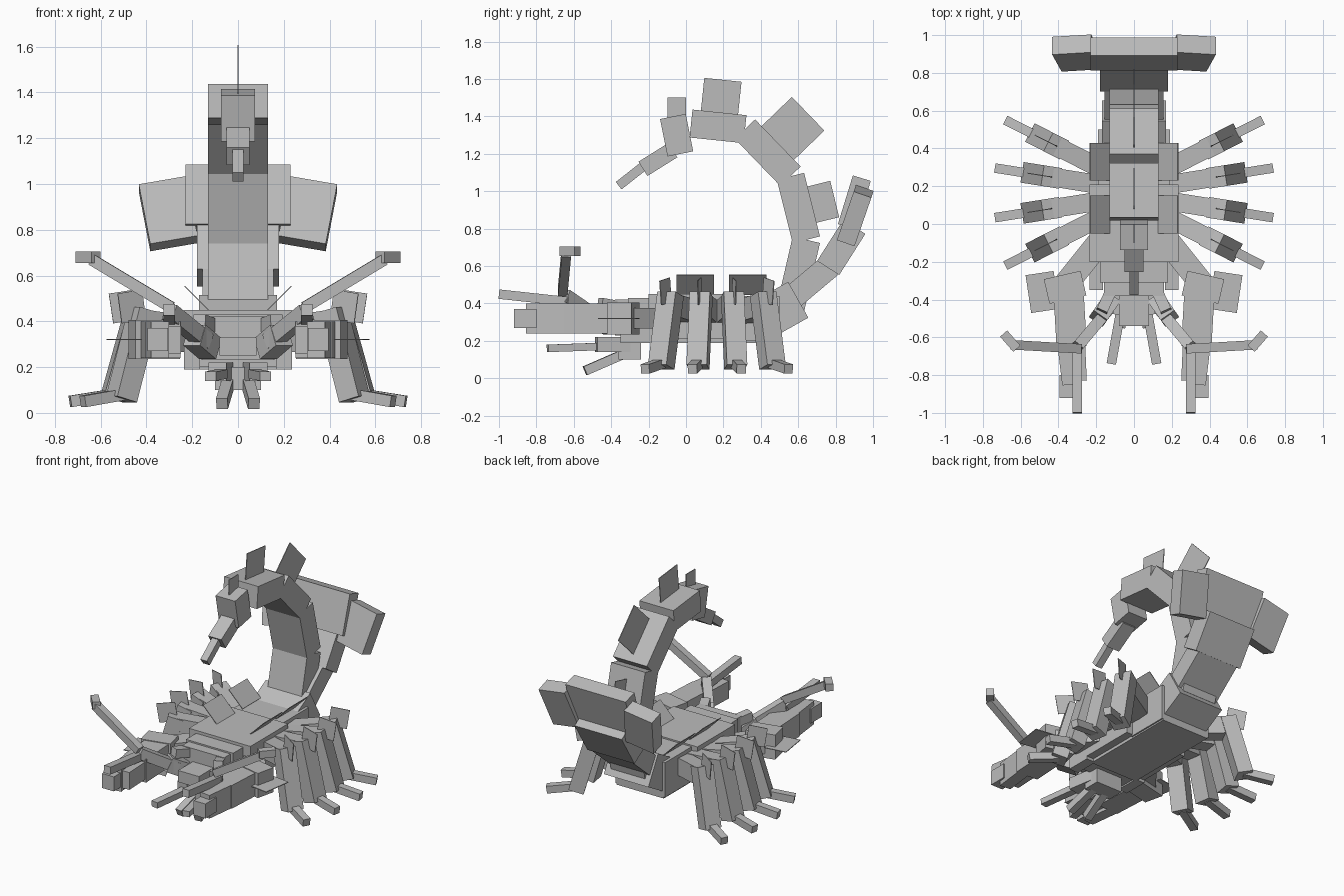
import bpy
import bmesh
from math import cos, radians, sin
from mathutils import Matrix, Vector

ACROSS = Vector((1, 0, 0))
UP = Vector((0, 0, 1))
THIN = .005

default_cube = bpy.data.objects.get("Cube")
if default_cube:
    bpy.data.objects.remove(default_cube, do_unlink=True)

grey = bpy.data.materials.new("plain grey")
grey.use_nodes = True
shade = (.5, .5, .5, 1)
grey.diffuse_color = shade
grey.node_tree.nodes["Principled BSDF"].inputs["Base Color"].default_value = shade


def bar(name, start, end, wide, deep, side=ACROSS):
    """Box running from start to end, wide along side and deep across it."""
    start, end = Vector(start), Vector(end)
    span = end - start
    axis = span.normalized()
    side = Vector(side)
    side = (side - axis * side.dot(axis)).normalized()
    frame = Matrix((side * wide, span, side.cross(axis) * deep)).transposed().to_4x4()
    frame.translation = (start + end) / 2
    bm = bmesh.new()
    bmesh.ops.create_cube(bm, size=1, matrix=frame)
    bmesh.ops.recalc_face_normals(bm, faces=bm.faces)
    mesh = bpy.data.meshes.new(name)
    bm.to_mesh(mesh)
    bm.free()
    mesh.materials.append(grey)
    bpy.context.collection.objects.link(bpy.data.objects.new(name, mesh))


def block(name, wide, front, back, bottom, top):
    """Level box centred across the body."""
    middle = (bottom + top) / 2
    bar(name, (0, front, middle), (0, back, middle), wide, top - bottom)


def pair(name, start, end, wide, deep, side=None):
    """The same bar on the left and, mirrored, on the right."""
    start, end = Vector(start), Vector(end)
    if side is None:
        side = (end - start).cross(UP)
    for label, sign in (("left", 1), ("right", -1)):
        flip = Vector((sign, 1, 1))
        bar(f"{label}_{name}", start * flip, end * flip, wide, deep, Vector(side) * flip)


# Body and head
block("carapace", .47, -.2, .21, .21, .45)
block("abdomen", .38, .2, .5, .2, .44)
block("belly", .36, -.2, .5, .19, .3)
block("neck", .36, -.31, -.2, .2, .43)
block("head", .32, -.38, -.3, .23, .42)
block("snout", .16, -.54, -.36, .25, .33)
block("jaw", .2, -.36, -.24, .1, .2)

# Tail segments climb from the body, each at its own pitch in degrees
bar("tail_base", (0, .44, .33), (0, .6, .42), .34, .22)
joint = Vector((0, .56, .38))
for name, length, pitch, fin_height, fin_width in (
    ("lower", .37, 77, 0, 0),
    ("middle", .35, 104, .2, .2),
    ("upper", .35, 134, .3, .25),
    ("crest", .29, 174, .25, .2),
):
    turn = radians(pitch)
    along = Vector((0, cos(turn), sin(turn)))
    outward = Vector((0, sin(turn), -cos(turn)))
    tip = joint + along * length
    bar(f"tail_{name}", joint, tip, .26, .15)
    if fin_height:
        root = (joint + tip) / 2
        bar(f"{name}_fin", root, root + outward * fin_height, THIN, fin_width)
    joint = tip

# Tail tip and sting
bar("tail_tip", (0, -.07, 1.4), (0, -.03, 1.2), .15, .14)
block("tip_fin", THIN, -.1, 0, 1.35, 1.5)
bar("sting_root", (0, -.07, 1.22), (0, -.23, 1.12), .1, .09)
bar("sting", (0, -.22, 1.14), (0, -.36, 1.03), .05, .05)

# Rear fan
bar("fan_root", (0, .53, .4), (0, .78, .61), .31, .13)
bar("fan_stem", (0, .76, .59), (0, .9, .81), .36, .14)
bar("fan_centre", (0, .86, .81), (0, .94, 1.07), .46, .1)
pair("fan_wing", (.28, .86, .74), (.33, .95, 1), .21, .1, ACROSS)

# Flaps lying on the back
for name, front in (("front", -.05), ("rear", .23)):
    pair(f"{name}_back_flap", (.18, front, .5), (.18, front + .2, .5),
         .15, THIN, ACROSS + UP)

# Walking legs fan out evenly from the flanks
for number in range(4):
    turn = radians(27 - 18 * number)
    outward = Vector((cos(turn), sin(turn), 0))
    hip = Vector((.17, .29 - number / 12, 0))

    def reach(distance, height):
        return hip + outward * distance + UP * height

    pair(f"thigh_{number}", reach(0, .35), reach(.28, .39), .1, .12)
    pair(f"shin_{number}", reach(.27, .45), reach(.38, .06), .11, .1)
    pair(f"foot_{number}", reach(.38, .08), reach(.57, .05), .05, .05)
    pair(f"leg_fin_{number}", reach(.32, .4), reach(.34, .53), .12, THIN, outward)

# Claws
claw_height = .32
pair("claw_arm", (.17, -.08, claw_height), (.37, -.33, claw_height), .13, .11)
for name, back_x, back, front_x, front, wide, deep in (
    ("wrist", .38, -.27, .35, -.4, .2, .17),
    ("palm", .35, -.3, .33, -.65, .16, .16),
    ("outer_finger", .37, -.6, .34, -.85, .08, .16),
    ("inner_finger", .29, -.6, .28, -.83, .06, .12),
    ("finger_tip", .35, -.8, .35, -.92, .09, .1),
    ("flap", .5, -.26, .47, -.46, .15, THIN),
):
    pair(f"claw_{name}", (back_x, back, claw_height),
         (front_x, front, claw_height), wide, deep)

# Antennae and eyes
pair("antenna_root", (.12, -.4, .28), (.19, -.5, .34), .09, .1)
pair("antenna_base", (.14, -.46, .31), (.3, -.65, .44), .06, .07)
pair("antenna_rod", (.29, -.66, .46), (.64, -.64, .67), .05, .05)
pair("antenna_tip", (.62, -.66, .68), (.69, -.58, .68), .05, .05)
pair("feeler", (.3, -.63, .41), (.3, -1, .45), .05, .05)
pair("eye_stalk", (.12, -.35, .38), (.17, -.46, .4), .06, .06)

# Mouth limbs
pair("mouth_root", (.06, -.3, .18), (.09, -.48, .18), .08, .08)
pair("long_mouth_limb", (.07, -.46, .17), (.12, -.74, .16), .05, .04)
pair("short_mouth_limb", (.04, -.31, .14), (.07, -.54, .04), .05, .05)
pair("cheek", (.2, -.18, .25), (.2, -.35, .25), .07, .12)
